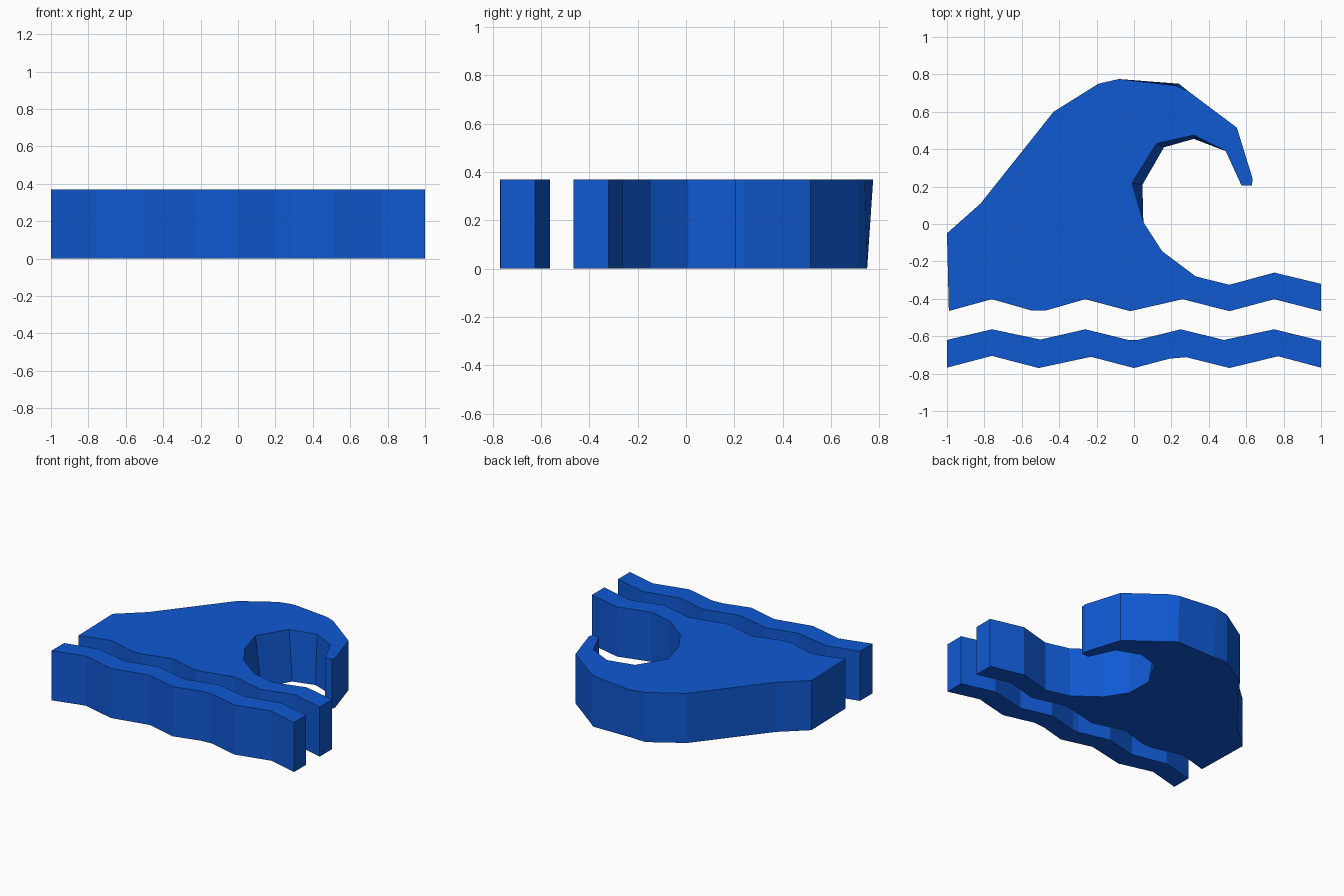
import bpy, bmesh

if "Cube" in bpy.data.objects:
    bpy.data.objects.remove(bpy.data.objects["Cube"])

HEIGHT = 0.37
blue = bpy.data.materials.new("blue")
blue.diffuse_color = (0.005, 0.1, 0.65, 1)
blue.use_nodes = True
blue.node_tree.nodes["Principled BSDF"].inputs["Base Color"].default_value = blue.diffuse_color


def slab(name, top, shifts=None):
    """Extrude an outline; shifts move chosen points of the lower outline."""
    shifts = shifts or {}
    bm = bmesh.new()
    n = len(top)
    up = [bm.verts.new((x, y, HEIGHT)) for x, y in top]
    low = []
    for i, (x, y) in enumerate(top):
        dx, dy = shifts.get(i, (0, 0))
        low.append(bm.verts.new((x + dx, y + dy, 0)))
    bm.faces.new(up)
    bm.faces.new(low[::-1])
    for i in range(n):
        j = (i + 1) % n
        bm.faces.new((low[i], low[j], up[j], up[i]))
    # chamfer the rims and the upright end corners
    rims = [e for e in bm.edges if e.calc_face_angle() > 1.05]
    bmesh.ops.bevel(bm, geom=rims, offset=0.018, segments=1,
                    affect='EDGES', clamp_overlap=True)
    bmesh.ops.recalc_face_normals(bm, faces=bm.faces)
    mesh = bpy.data.meshes.new(name)
    bm.to_mesh(mesh)
    bm.free()
    mesh.materials.append(blue)
    ob = bpy.data.objects.new(name, mesh)
    bpy.context.collection.objects.link(ob)
    return ob


# curling wave with rippled base
ripple = [(-0.99, -0.465), (-0.76, -0.402), (-0.55, -0.462), (-0.47, -0.462),
          (-0.26, -0.402), (-0.02, -0.466), (0.26, -0.402), (0.51, -0.466),
          (0.75, -0.402), (1.0, -0.466)]
trough = [(1.0, -0.32), (0.75, -0.26), (0.51, -0.325), (0.33, -0.28),
          (0.15, -0.145), (0.05, 0.01), (-0.01, 0.22), (0.12, 0.43),
          (0.32, 0.475), (0.49, 0.39)]
crest = [(0.575, 0.205), (0.63, 0.205), (0.635, 0.24), (0.55, 0.515),
         (0.29, 0.71), (0.22, 0.74), (-0.08, 0.775), (-0.19, 0.75),
         (-0.43, 0.60), (-0.82, 0.11), (-1.0, -0.05)]
slab("curling_wave", ripple + trough + crest,
     {16: (0.055, -0.01), 17: (0.04, -0.02), 18: (0, -0.02),
      25: (0.02, 0.01), 26: (0, -0.03)})

# separate water ripple in front
upper = [(1.0, -0.625), (0.75, -0.563), (0.48, -0.62), (0.25, -0.563),
         (0.02, -0.62), (-0.03, -0.62), (-0.26, -0.563), (-0.50, -0.618),
         (-0.76, -0.563), (-1.0, -0.62)]
lower = [(-1.0, -0.768), (-0.76, -0.705), (-0.51, -0.77), (-0.23, -0.71),
         (0.0, -0.77), (0.19, -0.72), (0.28, -0.712), (0.51, -0.77),
         (0.77, -0.707), (1.0, -0.768)]
slab("water_ripple", upper + lower)
